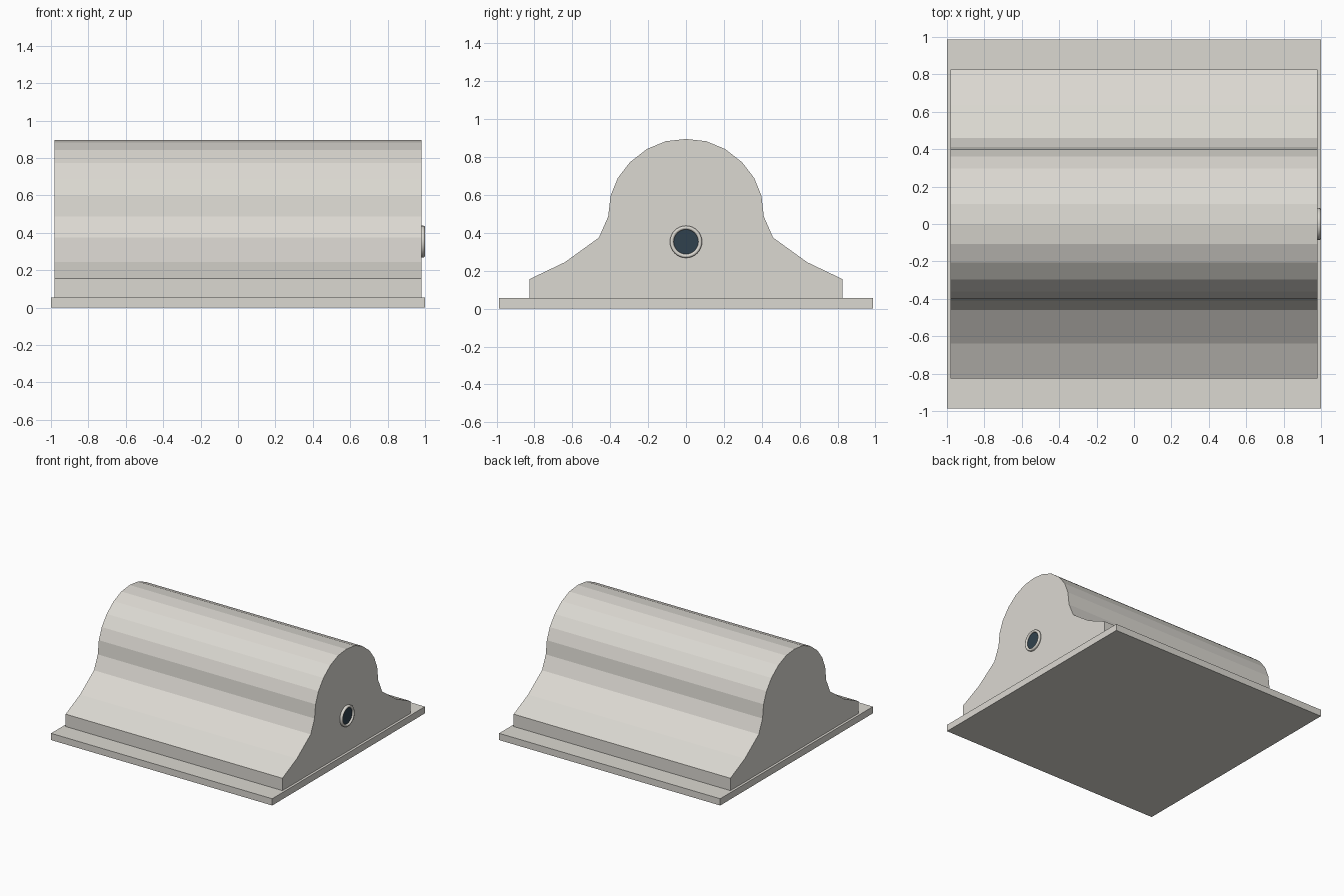
import bpy, bmesh, math

if "Cube" in bpy.data.objects:
    bpy.data.objects.remove(bpy.data.objects["Cube"])


def material(name, rgb):
    m = bpy.data.materials.new(name)
    m.diffuse_color = (*rgb, 1)
    m.use_nodes = True
    m.node_tree.nodes["Principled BSDF"].inputs["Base Color"].default_value = m.diffuse_color
    return m


stone = material("warm pale grey", (0.71, 0.69, 0.64))
glass = material("dark slate blue", (0.03, 0.053, 0.075))


def add_object(name, bm, mat):
    bmesh.ops.recalc_face_normals(bm, faces=bm.faces)
    mesh = bpy.data.meshes.new(name)
    bm.to_mesh(mesh)
    bm.free()
    mesh.materials.append(mat)
    obj = bpy.data.objects.new(name, mesh)
    bpy.context.collection.objects.link(obj)
    return obj


def extrude_x(name, outline, x0, x1, mat):
    """Extrude a closed (y, z) outline along x."""
    bm = bmesh.new()
    face = bm.faces.new([bm.verts.new((x0, y, z)) for y, z in outline])
    ext = bmesh.ops.extrude_face_region(bm, geom=[face])
    moved = [v for v in ext["geom"] if isinstance(v, bmesh.types.BMVert)]
    bmesh.ops.translate(bm, verts=moved, vec=(x1 - x0, 0, 0))
    return add_object(name, bm, mat)


def circle(radius, n=32, cz=0.353):
    return [(radius * math.cos(math.tau * i / n),
             cz + radius * math.sin(math.tau * i / n)) for i in range(n)]


# Thin base plate
P = 0.986
extrude_x("base_plate", [(-P, 0), (P, 0), (P, 0.055), (-P, 0.055)], -1, 1, stone)

# Bell-shaped body: half profile mirrored about y = 0
half = [(0.826, 0.055), (0.826, 0.156), (0.64, 0.245), (0.46, 0.375),
        (0.411, 0.486), (0.398, 0.597), (0.36, 0.69), (0.296, 0.773),
        (0.206, 0.843), (0.107, 0.884)]
outline = half + [(0, 0.896)] + [(-y, z) for y, z in reversed(half)]
extrude_x("body", outline, -0.98, 0.98, stone)

# Round window rim on the right end, a revolved ring section (x, radius)
bm = bmesh.new()
section = [(0.979, 0.085), (0.992, 0.085), (0.998, 0.081), (1.0, 0.075),
           (0.998, 0.069), (0.992, 0.065), (0.979, 0.065)]
rings = [[bm.verts.new((x, y, z)) for y, z in circle(r)] for x, r in section]
for a, b in zip(rings, rings[1:] + rings[:1]):
    for i in range(32):
        j = (i + 1) % 32
        bm.faces.new((a[i], a[j], b[j], b[i]))
rim = add_object("window_rim", bm, stone)
for p in rim.data.polygons:
    p.use_smooth = True

# Dark pane set inside the rim
extrude_x("window_pane", circle(0.066), 0.979, 0.987, glass)
